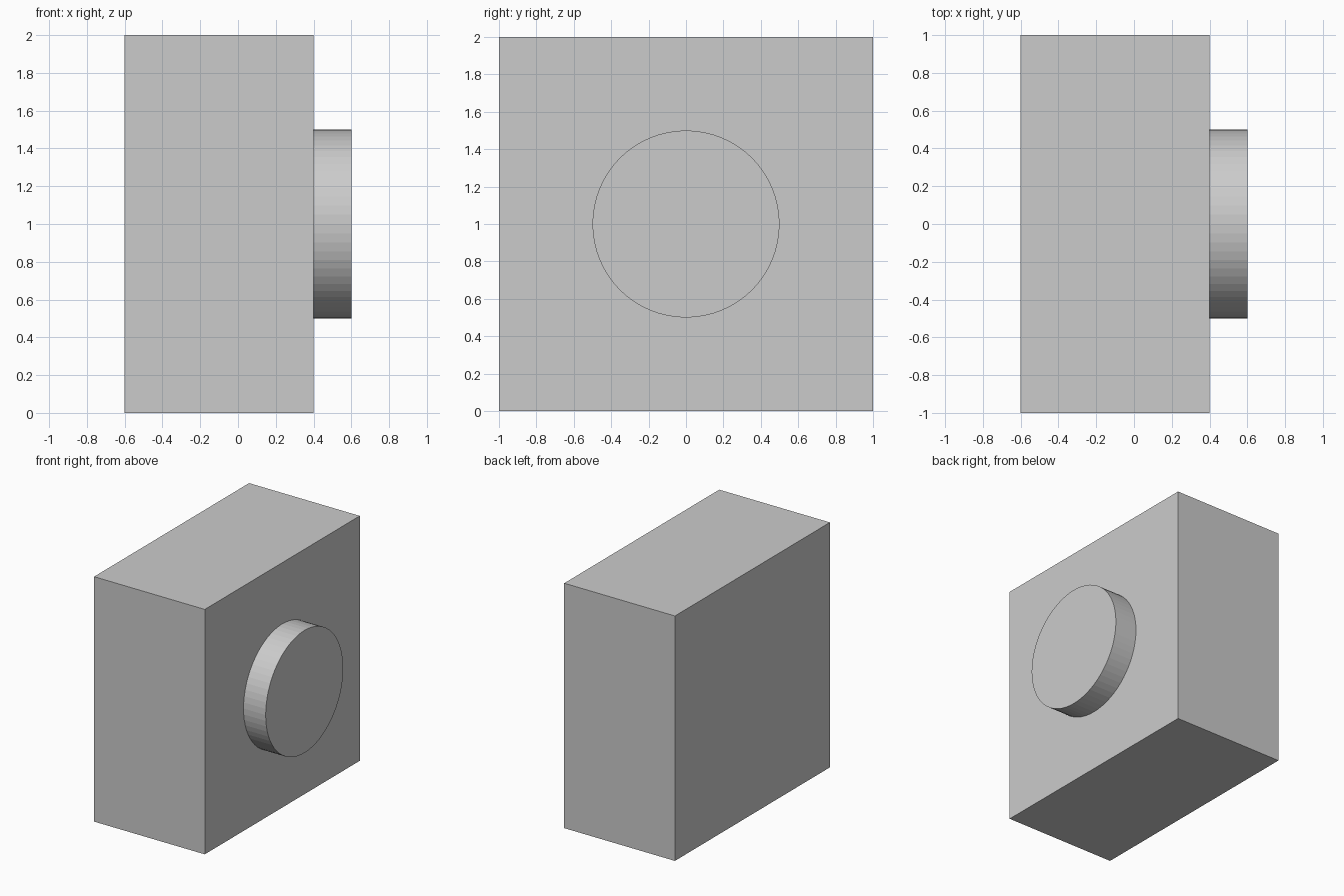
import bpy
from math import pi

if "Cube" in bpy.data.objects:
    bpy.data.objects.remove(bpy.data.objects["Cube"])

# Main block
bpy.ops.mesh.primitive_cube_add(size=1, location=(-0.1, 0, 1))
block = bpy.context.object
block.name = "block"
block.scale = (1, 2, 2)
bpy.ops.object.transform_apply(location=False, rotation=False, scale=True)

# Round boss on the right face, sunk slightly into the block
FACE_X, TIP_X, SINK = 0.4, 0.6, 0.02
bpy.ops.mesh.primitive_cylinder_add(
    vertices=64, radius=0.5, depth=TIP_X - FACE_X + SINK,
    location=((TIP_X + FACE_X - SINK) / 2, 0, 1), rotation=(0, pi / 2, 0))
boss = bpy.context.object
boss.name = "round_boss"
